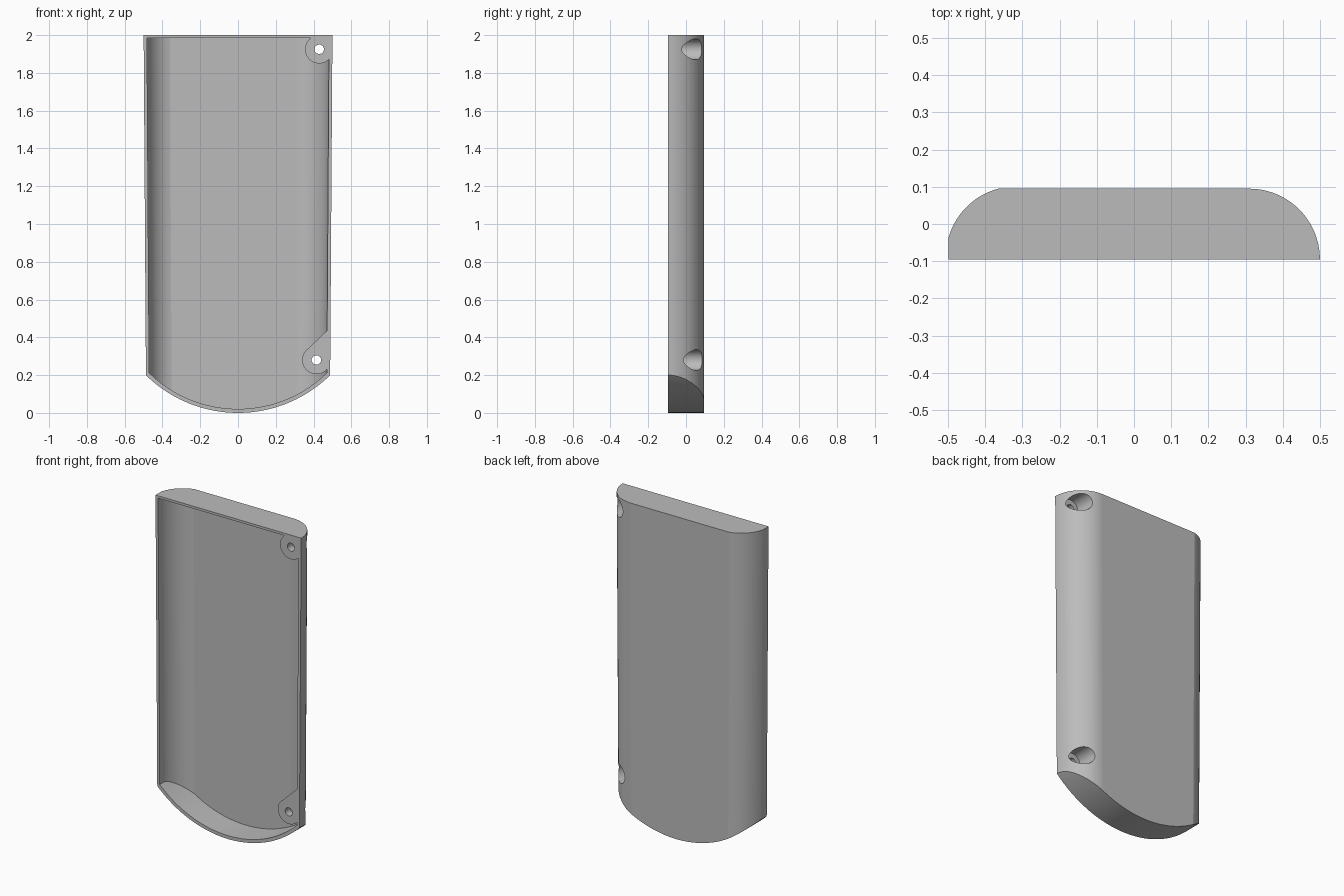
import bpy, bmesh
from math import sin, cos, radians, asin
from mathutils import Vector

cube = bpy.data.objects.get("Cube")
if cube:
    bpy.data.objects.remove(cube, do_unlink=True)

FRONT, BACK = -0.095, 0.095
WALL = 0.018
BOSSES = [(0.43, 1.925), (0.415, 0.28)]

grey = bpy.data.materials.new("light grey plastic")
grey.use_nodes = True
color = (0.5, 0.5, 0.5, 1)
grey.diffuse_color = color
grey.node_tree.nodes["Principled BSDF"].inputs["Base Color"].default_value = color


def arc(cx, cy, r, start, end, n):
    steps = [radians(start + (end - start) * i / n) for i in range(n + 1)]
    return [(cx + r * cos(a), cy + r * sin(a)) for a in steps]


def loft(name, lower, upper):
    """Closed solid between two matching rings of points."""
    bm = bmesh.new()
    a = [bm.verts.new(p) for p in lower]
    b = [bm.verts.new(p) for p in upper]
    bm.faces.new(a)
    bm.faces.new(b)
    for i in range(len(a)):
        j = (i + 1) % len(a)
        bm.faces.new((a[i], a[j], b[j], b[i]))
    bmesh.ops.recalc_face_normals(bm, faces=bm.faces)
    mesh = bpy.data.meshes.new(name)
    bm.to_mesh(mesh)
    bm.free()
    mesh.materials.append(grey)
    obj = bpy.data.objects.new(name, mesh)
    bpy.context.collection.objects.link(obj)
    return obj


def prism(name, outline, y0, y1):
    """Front outline in x, z pushed along y."""
    return loft(name, [(x, y0, z) for x, z in outline], [(x, y1, z) for x, z in outline])


def tapered(name, profile, top):
    """Cross-section in x, y drawn along z, narrowing downwards."""
    def ring(z):
        s = 1 - (2 - z) * 0.0135
        return [(x * s, y, z) for x, y in profile]
    return loft(name, ring(-0.1), ring(top))


def combine(obj, cutter, operation):
    mod = obj.modifiers.new("cut", "BOOLEAN")
    mod.object, mod.operation, mod.solver = cutter, operation, "EXACT"
    bpy.ops.object.select_all(action="DESELECT")
    bpy.context.view_layer.objects.active = obj
    obj.select_set(True)
    bpy.ops.object.modifier_apply(modifier=mod.name)
    bpy.data.objects.remove(cutter, do_unlink=True)


def cross_section(inset, front):
    """Round right edge, blunter left edge with a short straight side."""
    r = 0.19 - inset
    right = arc(0.31, FRONT, r, 0, 90, 20)
    left = arc(-0.316, -0.0885, r, 105, 165, 14)
    side = left[-1][0]
    return [(right[0][0], front)] * (front < FRONT) + right + left + [(side, front)]


def bowed_outline(inset):
    """Tall outline whose lower end is a shallow arc."""
    r = 0.695 - inset
    half = 60
    curve = arc(0, 0.695, r, 270 - half, 270 + half, 64)
    return curve + [(curve[-1][0], 3), (curve[0][0], 3)]


# Outer body with bowed lower end
cover = tapered("cover_shell", cross_section(0, FRONT), 2)
combine(cover, prism("body_outline", bowed_outline(0), -0.5, 0.5), "INTERSECT")

# Hollow inside, open at the front
cavity = tapered("cavity", cross_section(WALL, FRONT - 0.1), 2 - 0.015)
combine(cavity, prism("cavity_outline", bowed_outline(0.021), -0.5, 0.5), "INTERSECT")

# Screw bosses stay solid inside the cavity
for x, z in BOSSES:
    combine(cavity, prism("boss", arc(x, z, 0.075, 0, 352.5, 47), -0.4, 0.4), "DIFFERENCE")
x, z = BOSSES[0]
corner = [(x, z), (0.6, z), (0.6, 2.1), (x, 2.1)]
combine(cavity, prism("corner_web", corner, -0.41, 0.41), "DIFFERENCE")
x, z = BOSSES[1]
web = [(x, z), (0.6, z), (0.6, 0.558), (x - 0.052, z + 0.053)]
combine(cavity, prism("side_web", web, -0.41, 0.41), "DIFFERENCE")
combine(cover, cavity, "DIFFERENCE")

# Screw holes with wide recesses from the back
for x, z in BOSSES:
    combine(cover, prism("recess", arc(x, z, 0.055, 0, 352.5, 47), -0.045, 0.4), "DIFFERENCE")
    combine(cover, prism("screw_hole", arc(x, z, 0.025, 0, 348.75, 31), -0.4, 0.41), "DIFFERENCE")

# Smooth curves, crisp edges
bpy.ops.object.select_all(action="DESELECT")
cover.select_set(True)
bpy.context.view_layer.objects.active = cover
bpy.ops.object.shade_smooth_by_angle(angle=radians(14))
weighted = cover.modifiers.new("weighted_normals", "WEIGHTED_NORMAL")
weighted.keep_sharp = True
